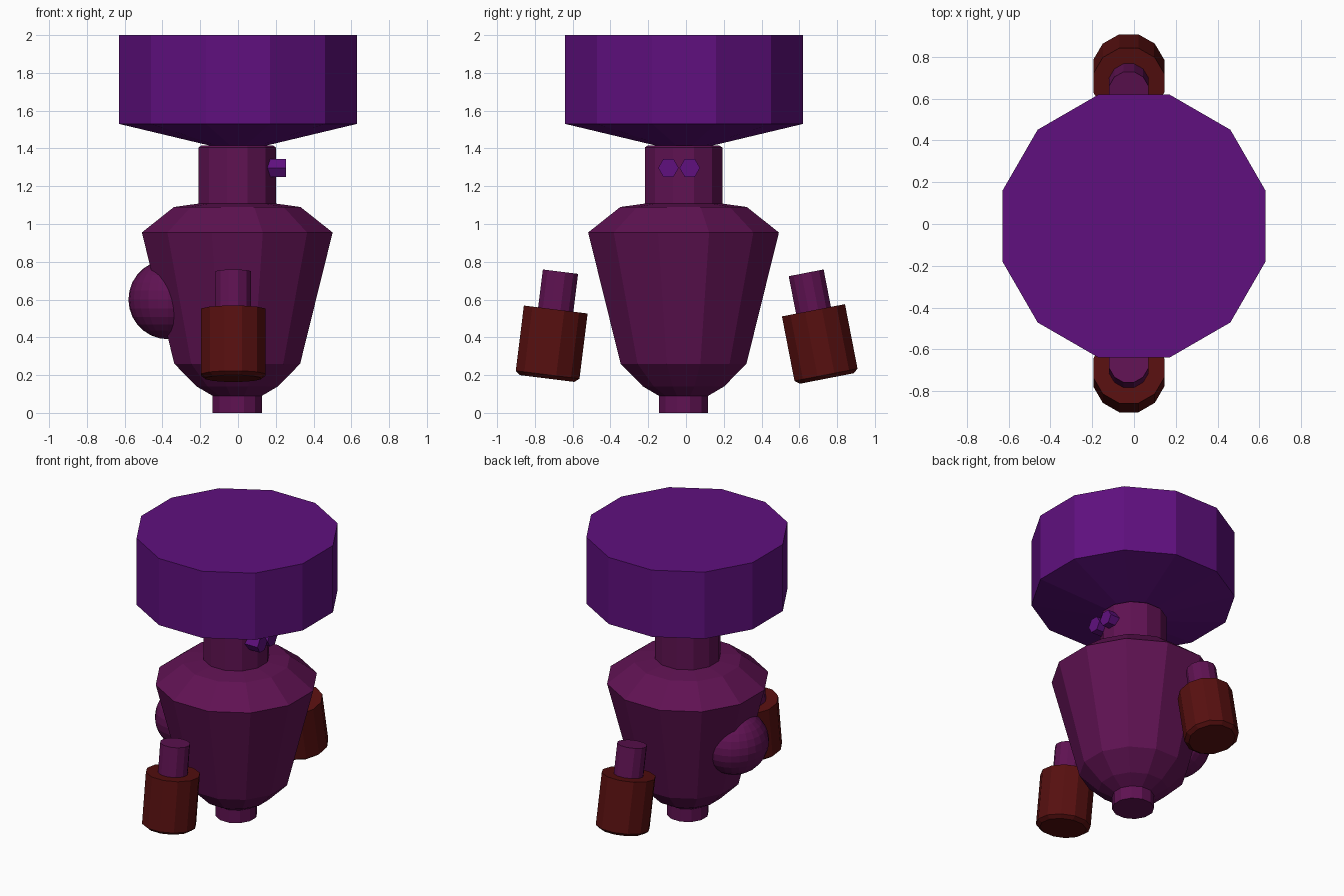
import bpy, bmesh
from math import cos, sin, pi, radians
from mathutils import Matrix

if "Cube" in bpy.data.objects:
    bpy.data.objects.remove(bpy.data.objects["Cube"])


def material(name, rgb):
    m = bpy.data.materials.new(name)
    m.diffuse_color = (*rgb, 1)
    m.use_nodes = True
    m.node_tree.nodes["Principled BSDF"].inputs["Base Color"].default_value = m.diffuse_color
    return m


PURPLE = material("purple", (0.115, 0.005, 0.21))
PLUM = material("plum", (0.115, 0.006, 0.085))
RED = material("dark_red", (0.095, 0.005, 0.005))


def lathe(name, profile, mat, matrix, sides=12, phase=0.5):
    """Closed faceted solid from (half width across flats, height) rings."""
    bm = bmesh.new()
    k = 1 / cos(pi / sides)
    rings = []
    for r, z in profile:
        rings.append([bm.verts.new((r * k * cos(2 * pi * (i + phase) / sides),
                                    r * k * sin(2 * pi * (i + phase) / sides), z))
                      for i in range(sides)])
    for a, b in zip(rings, rings[1:]):
        for i in range(sides):
            j = (i + 1) % sides
            bm.faces.new((a[i], a[j], b[j], b[i]))
    bm.faces.new(rings[0][::-1])
    bm.faces.new(rings[-1])
    me = bpy.data.meshes.new(name)
    bm.to_mesh(me)
    bm.free()
    me.materials.append(mat)
    ob = bpy.data.objects.new(name, me)
    ob.matrix_world = matrix
    bpy.context.collection.objects.link(ob)
    return ob


# torso with foot stub, shoulders and neck
centre = Matrix.Translation((-0.004, -0.013, 0))
lathe("body", [(0.13, 0), (0.13, 0.09), (0.215, 0.14), (0.333, 0.26), (0.505, 0.955),
               (0.335, 1.09), (0.205, 1.108), (0.205, 1.405), (0.19, 1.415)], PLUM, centre)

# wide drum hat
lathe("hat", [(0.14, 1.413), (0.63, 1.53), (0.63, 2.0)], PURPLE,
      Matrix.Translation((0, -0.01, 0)))

# hexagonal eyes facing +x
for side, y in (("left", 0.02), ("right", -0.093)):
    lathe(side + "_eye", [(0.047, 0), (0.047, 0.145)], PURPLE,
          Matrix.Translation((0.11, y, 1.297)) @ Matrix.Rotation(pi / 2, 4, 'Y'), 6, 0.25 * 6)

# round tail
bpy.ops.mesh.primitive_uv_sphere_add(segments=24, ring_count=14, radius=1,
                                     location=(-0.37, -0.02, 0.6))
tail = bpy.context.object
tail.name = "tail"
tail.scale = (0.21, 0.23, 0.21)
tail.data.materials.append(PLUM)

# floating arms: thin wrist in a thick cuff, tilted inwards at the top
for side, y, tilt in (("right", -0.735, -7.1), ("left", 0.745, 11)):
    m = Matrix.Translation((-0.025, y, 0.182)) @ Matrix.Rotation(radians(tilt), 4, 'X')
    lathe(side + "_cuff", [(0.145, 0), (0.17, 0.02), (0.17, 0.368)], RED, m)
    lathe(side + "_wrist", [(0.094, 0.3), (0.094, 0.57)], PLUM, m)
